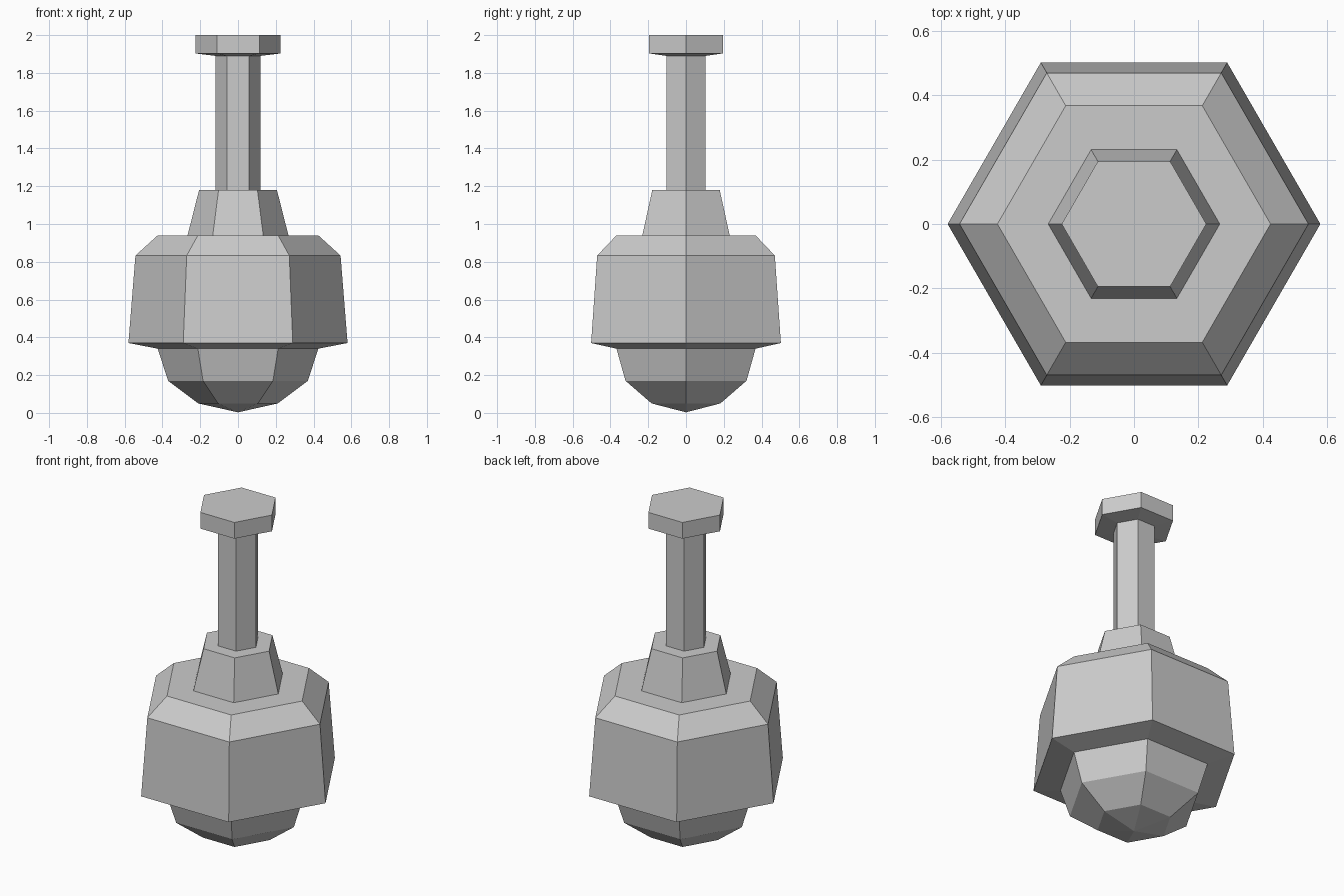
import bpy, bmesh
from math import cos, sin, pi

if "Cube" in bpy.data.objects:
    bpy.data.objects.remove(bpy.data.objects["Cube"])

SIDES = 6


def lathe(name, profile):
    """Hexagonal solid from (radius, z) pairs, bottom to top."""
    bm = bmesh.new()
    rings = []
    for r, z in profile:
        if r == 0:
            rings.append([bm.verts.new((0, 0, z))] * SIDES)
        else:
            rings.append([bm.verts.new((r * cos(2 * pi * i / SIDES),
                                        r * sin(2 * pi * i / SIDES), z))
                          for i in range(SIDES)])
    for a, b in zip(rings, rings[1:]):
        for i in range(SIDES):
            j = (i + 1) % SIDES
            quad = dict.fromkeys((a[i], a[j], b[j], b[i]))
            bm.faces.new(list(quad))
    if profile[0][0] > 0:
        bm.faces.new(rings[0][::-1])
    if profile[-1][0] > 0:
        bm.faces.new(rings[-1])
    bmesh.ops.recalc_face_normals(bm, faces=bm.faces)
    mesh = bpy.data.meshes.new(name)
    bm.to_mesh(mesh)
    bm.free()
    obj = bpy.data.objects.new(name, mesh)
    bpy.context.collection.objects.link(obj)
    return obj


# One continuous shell: dome, drum, collar, stem and cap
lathe("hexagonal_plunger_body", [
    (0, 0.003), (0.21, 0.05), (0.37, 0.17), (0.425, 0.34),   # rounded base
    (0.58, 0.37), (0.543, 0.833), (0.425, 0.94),             # drum
    (0.267, 0.94), (0.206, 1.18),                            # collar
    (0.119, 1.18), (0.119, 1.89),                            # stem
    (0.225, 1.903), (0.225, 2.0),                            # cap
])
